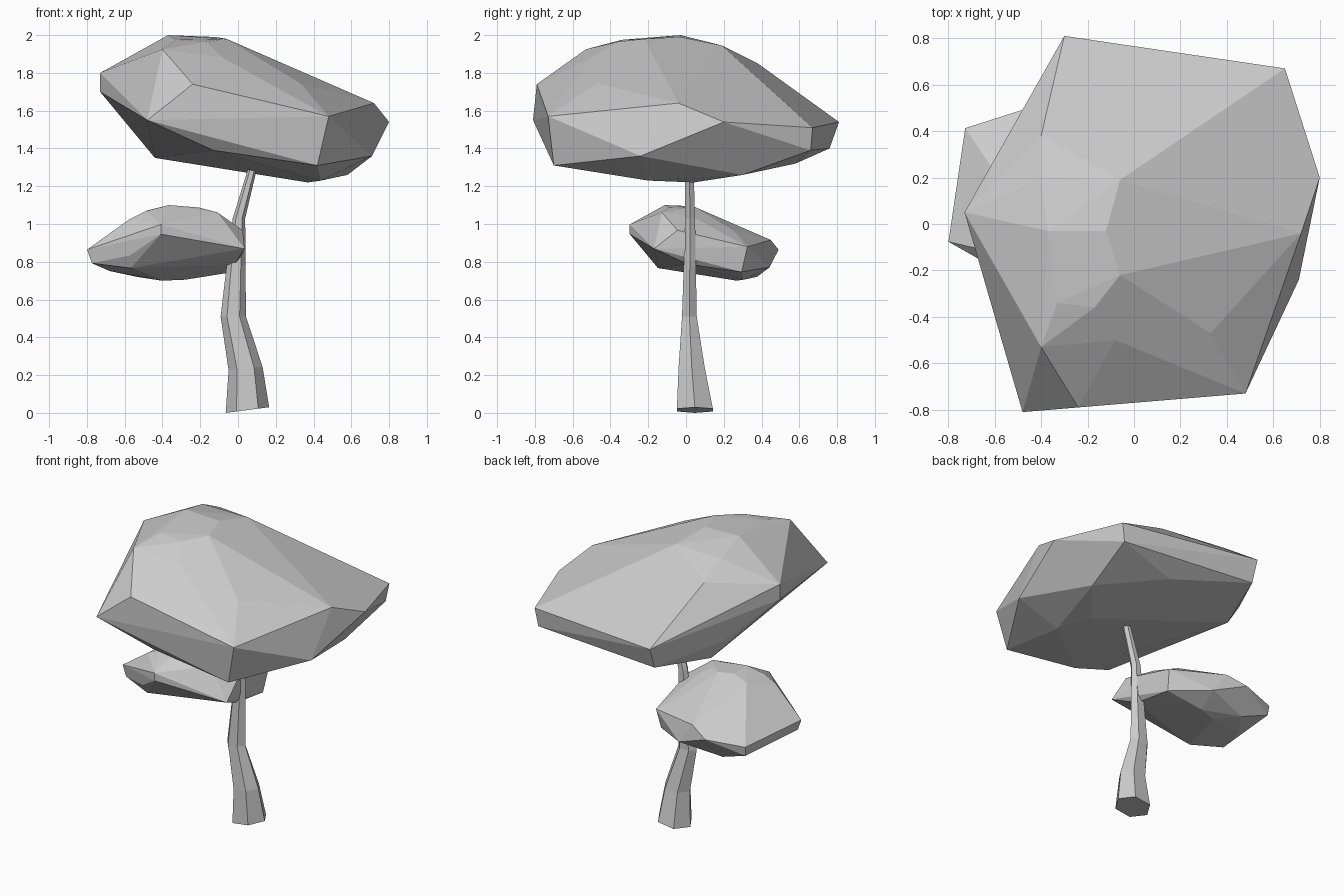
import bpy, bmesh, math

# Key corners of the faceted crown, grouped by height
CROWN = [
    # flat summit and front shoulder
    (-0.37, -0.03, 2.0), (-0.12, -0.03, 1.99), (-0.06, -0.22, 1.98),
    (-0.17, -0.36, 1.965), (-0.33, -0.34, 1.975), (-0.40, 0.20, 1.94),
    (-0.06, 0.19, 1.945), (-0.40, -0.53, 1.925), (-0.40, 0.38, 1.85),
    (-0.08, -0.50, 1.88), (0.33, -0.47, 1.745), (0.72, -0.04, 1.64),
    # widest rim
    (-0.73, 0.05, 1.80), (-0.73, 0.05, 1.70), (-0.24, -0.79, 1.74),
    (-0.48, -0.81, 1.55), (0.48, -0.73, 1.57), (0.80, 0.20, 1.54),
    (0.65, 0.67, 1.51), (-0.30, 0.81, 1.54),
    # underside
    (-0.30, 0.76, 1.40), (0.63, 0.66, 1.39), (0.71, -0.24, 1.36),
    (0.42, -0.70, 1.31), (-0.13, -0.71, 1.39), (-0.44, 0.36, 1.35),
    (-0.52, 0.37, 1.48), (0.20, 0.58, 1.32), (0.58, 0.30, 1.26),
    (0.37, 0.04, 1.22), (0.44, -0.20, 1.23),
]


def finish(bm, name):
    bmesh.ops.recalc_face_normals(bm, faces=bm.faces)
    mesh = bpy.data.meshes.new(name)
    bm.to_mesh(mesh)
    bm.free()
    obj = bpy.data.objects.new(name, mesh)
    bpy.context.collection.objects.link(obj)
    return obj


def foliage(name, place):
    bm = bmesh.new()
    for p in CROWN:
        bm.verts.new(place(*p))
    bmesh.ops.convex_hull(bm, input=bm.verts)
    loose = [v for v in bm.verts if not v.link_faces]
    bmesh.ops.delete(bm, geom=loose, context='VERTS')
    bmesh.ops.dissolve_limit(bm, angle_limit=math.radians(4),
                             verts=bm.verts, edges=bm.edges)
    return finish(bm, name)


# Large crown, and a half-size copy turned a quarter turn
foliage("upper_foliage", lambda x, y, z: (x, y, z))
foliage("lower_foliage", lambda x, y, z: (
    -0.515 * y - 0.382, 0.515 * x + 0.078, 0.513 * (z - 1.22) + 0.70))

# Bent six-sided trunk: centre x, centre y, z, radius x, radius y, tilt
RINGS = [
    (0.05, 0.047, 0.015, 0.115, 0.11, 0.13), (0.04, 0.03, 0.235, 0.09, 0.08, 0.1),
    (-0.025, 0.018, 0.51, 0.067, 0.045, 0), (-0.01, 0.02, 0.78, 0.05, 0.037, 0),
    (0.005, 0.022, 1.03, 0.033, 0.03, 0), (0.065, 0.018, 1.25, 0.025, 0.027, 0),
    (0.085, 0.018, 1.33, 0.022, 0.024, 0),
]
bm = bmesh.new()
loops = []
for cx, cy, z, rx, ry, tilt in RINGS:
    loop = []
    for i in range(6):
        a = math.radians(60 * i)
        dx = rx * math.cos(a)
        loop.append(bm.verts.new((cx + dx, cy + ry * math.sin(a), z + tilt * dx)))
    loops.append(loop)
for lo, hi in zip(loops, loops[1:]):
    for i in range(6):
        j = (i + 1) % 6
        bm.faces.new((lo[i], lo[j], hi[j], hi[i]))
bm.faces.new(loops[0])
bm.faces.new(loops[-1])
finish(bm, "trunk")
